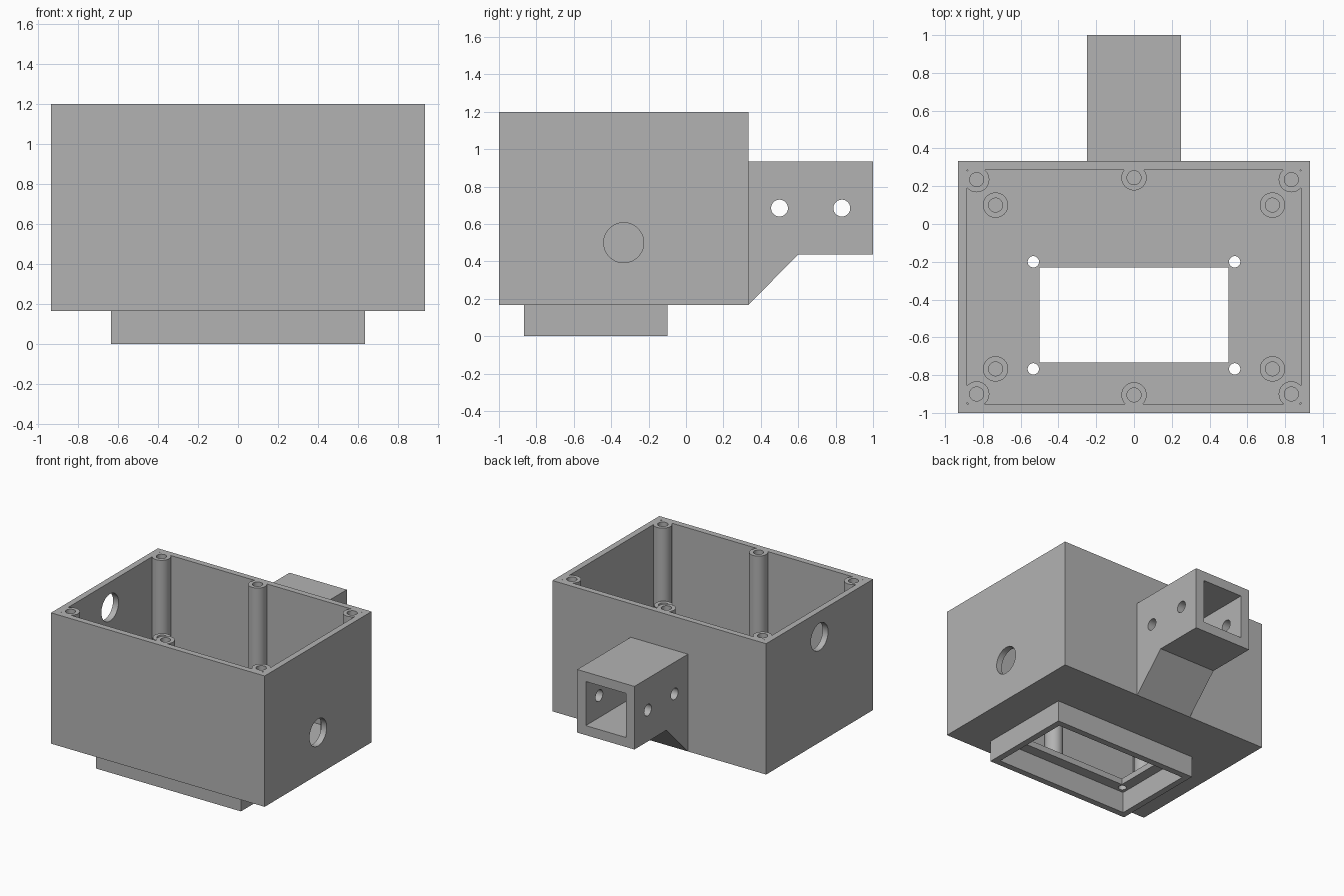
import bpy
import bmesh
import math
from mathutils import Matrix, Vector

default = bpy.data.objects.get("Cube")
if default:
    bpy.data.objects.remove(default, do_unlink=True)

grey = bpy.data.materials.new("plain grey")
grey.use_nodes = True
grey.diffuse_color = (0.45, 0.45, 0.45, 1)
grey.node_tree.nodes["Principled BSDF"].inputs["Base Color"].default_value = (0.45, 0.45, 0.45, 1)


def finish(name, bm):
    bmesh.ops.recalc_face_normals(bm, faces=bm.faces)
    mesh = bpy.data.meshes.new(name)
    bm.to_mesh(mesh)
    bm.free()
    mesh.materials.append(grey)
    obj = bpy.data.objects.new(name, mesh)
    bpy.context.collection.objects.link(obj)
    return obj


def block(name, x, y, z):
    """Box from (min, max) ranges on each axis."""
    bm = bmesh.new()
    bmesh.ops.create_cube(bm, size=1)
    for v in bm.verts:
        v.co = Vector([(a + b) / 2 + c * (b - a) for (a, b), c in zip((x, y, z), v.co)])
    return finish(name, bm)


def rod(name, centre, radius, length, along_x=False):
    bm = bmesh.new()
    turn = Matrix.Rotation(math.pi / 2, 4, 'Y') if along_x else Matrix()
    bmesh.ops.create_cone(bm, cap_ends=True, segments=48, radius1=radius, radius2=radius,
                          depth=length, matrix=Matrix.Translation(centre) @ turn)
    return finish(name, bm)


def lathe(name, x, y, profile):
    """Revolve (radius, height) points around a vertical axis."""
    bm = bmesh.new()
    verts = [bm.verts.new((r, 0, z)) for r, z in profile]
    edges = [bm.edges.new(pair) for pair in zip(verts, verts[1:])]
    bmesh.ops.spin(bm, geom=verts + edges, cent=(0, 0, 0), axis=(0, 0, 1),
                   angle=math.tau, steps=48)
    bmesh.ops.remove_doubles(bm, verts=bm.verts, dist=0.0001)
    bmesh.ops.translate(bm, verts=bm.verts, vec=(x, y, 0))
    return finish(name, bm)


def select(obj):
    bpy.ops.object.select_all(action='DESELECT')
    obj.select_set(True)
    bpy.context.view_layer.objects.active = obj


def cut(obj, *cutters):
    for cutter in cutters:
        select(obj)
        mod = obj.modifiers.new("cut", 'BOOLEAN')
        mod.operation = 'DIFFERENCE'
        mod.solver = 'EXACT'
        mod.object = cutter
        bpy.ops.object.modifier_apply(modifier=mod.name)
        bpy.data.objects.remove(cutter, do_unlink=True)


def smooth(obj):
    select(obj)
    bpy.ops.object.shade_smooth_by_angle(angle=math.radians(30))


BASE, FLOOR, RIM = 0.167, 0.215, 1.2
MID_Y = -0.333

# Open box with a window in its floor
box = block("enclosure_box", (-0.933, 0.933), (-1, 0.333), (BASE, RIM))
cut(box,
    block("cavity", (-0.885, 0.885), (-0.952, 0.286), (FLOOR, 1.5)),
    block("window", (-0.5, 0.5), (-0.733, -0.23), (0, 0.4)),
    rod("right_cable_hole", (0.92, MID_Y, 0.5), 0.107, 0.3, True),
    rod("left_cable_hole", (-0.92, MID_Y, 1.0), 0.107, 0.3, True))
for x in (-0.533, 0.533):
    for y in (-0.767, -0.2):
        cut(box, rod("floor_hole", (x, y, BASE), 0.03, 0.3))
smooth(box)

# Rectangular collar under the window
collar = block("bottom_collar", (-0.633, 0.633), (-0.867, -0.1), (0, BASE))
cut(collar, block("collar_opening", (-0.583, 0.583), (-0.817, -0.15), (-0.1, 0.4)))

# Square socket arm with a sloping gusset at the back
bm = bmesh.new()
outline = [(0.333, BASE), (0.6, 0.437), (1, 0.437), (1, 0.935), (0.333, 0.935)]
side = bm.faces.new([bm.verts.new((-0.25, y, z)) for y, z in outline])
grown = bmesh.ops.extrude_face_region(bm, geom=[side])["geom"]
bmesh.ops.translate(bm, vec=(0.5, 0, 0),
                    verts=[g for g in grown if isinstance(g, bmesh.types.BMVert)])
arm = finish("socket_arm", bm)
cut(arm,
    block("socket", (-0.175, 0.175), (0.3, 1.2), (0.512, 0.86)),
    rod("inner_pin_hole", (0, 0.5, 0.685), 0.045, 1, True),
    rod("outer_pin_hole", (0, 0.833, 0.685), 0.045, 1, True))
smooth(arm)


# Hollow-topped screw posts and shorter standoffs
def screw_post(name, x, y, top, depth):
    profile = [(0, 0.19), (0.067, 0.19), (0.067, top), (0.037, top),
               (0.037, top - depth), (0, top - depth)]
    smooth(lathe(name, x, y, profile))


for x, back, front in ((-0.833, 0.235, -0.9), (0, 0.245, -0.905), (0.833, 0.235, -0.9)):
    screw_post("back_lid_post", x, back, RIM, 0.3)
    screw_post("front_lid_post", x, front, RIM, 0.3)
for x in (-0.733, 0.733):
    for y in (-0.767, 0.1):
        screw_post("board_standoff", x, y, 0.64, 0.3)
